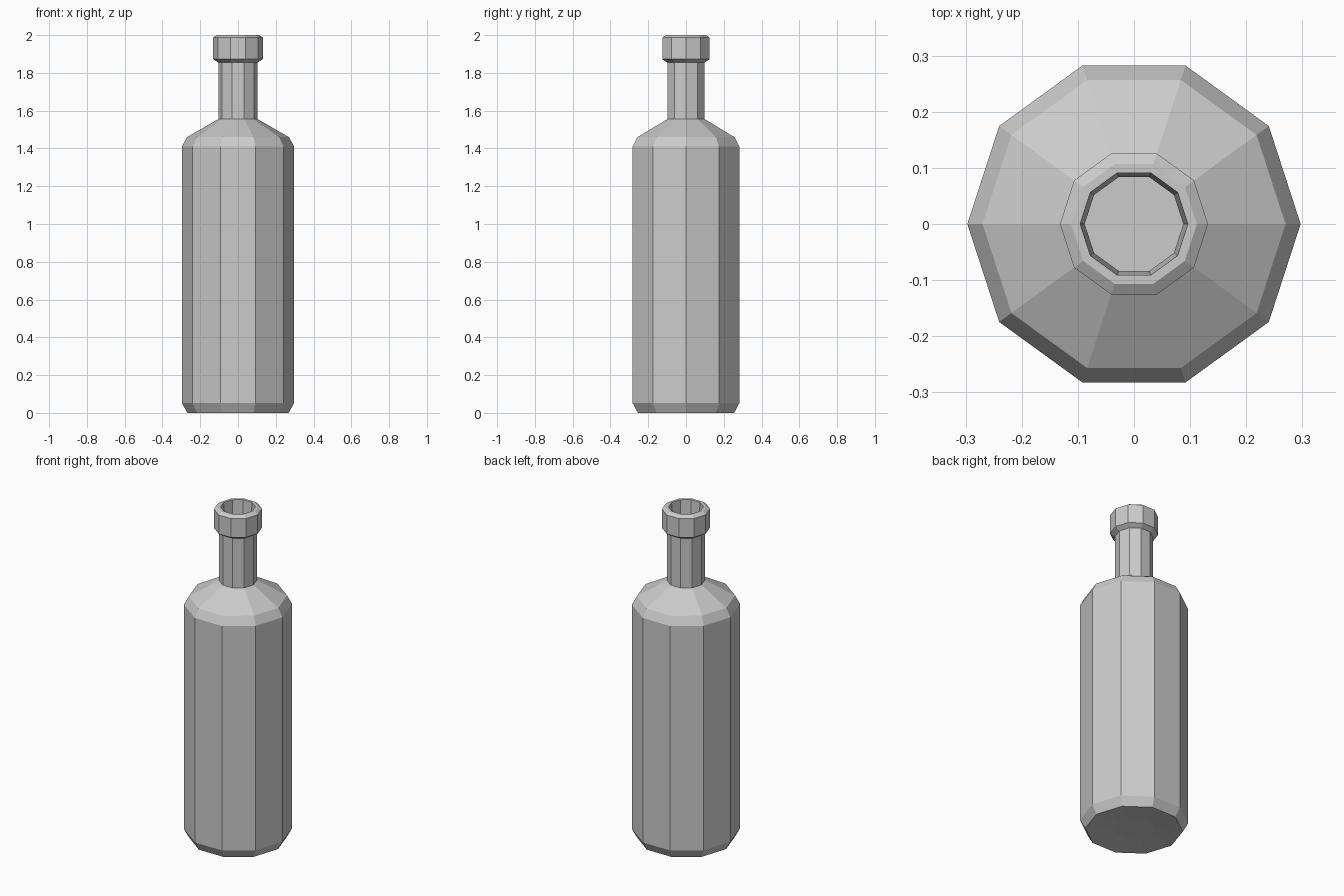
import bpy, bmesh
from math import cos, sin, tau

if "Cube" in bpy.data.objects:
    bpy.data.objects.remove(bpy.data.objects["Cube"])

SIDES = 10


def lathe(name, profile):
    """Spin (radius, z) points into a faceted solid, capping both ends."""
    bm = bmesh.new()
    rings = [[bm.verts.new((r * cos(tau * i / SIDES), r * sin(tau * i / SIDES), z))
              for i in range(SIDES)] for r, z in profile]
    for a, b in zip(rings, rings[1:]):
        for i in range(SIDES):
            j = (i + 1) % SIDES
            bm.faces.new((a[i], a[j], b[j], b[i]))
    bm.faces.new(rings[0][::-1])
    bm.faces.new(rings[-1])
    bmesh.ops.recalc_face_normals(bm, faces=bm.faces)
    mesh = bpy.data.meshes.new(name)
    bm.to_mesh(mesh)
    bm.free()
    obj = bpy.data.objects.new(name, mesh)
    bpy.context.collection.objects.link(obj)
    return obj


# Outer wall: shallow base recess, body, shoulder, neck and collar
outer = [(0.11, 0.012), (0.268, 0.0), (0.297, 0.052), (0.297, 1.41),
         (0.27, 1.46), (0.104, 1.555), (0.104, 1.855), (0.132, 1.873),
         (0.132, 1.987), (0.112, 2.0)]

# Inner wall: mouth, neck bore and hollow body down to a flat floor
inner = [(0.096, 2.0), (0.088, 1.86), (0.088, 1.54), (0.255, 1.445),
         (0.28, 1.40), (0.28, 0.06), (0.255, 0.03)]

lathe("bottle", outer + inner)
